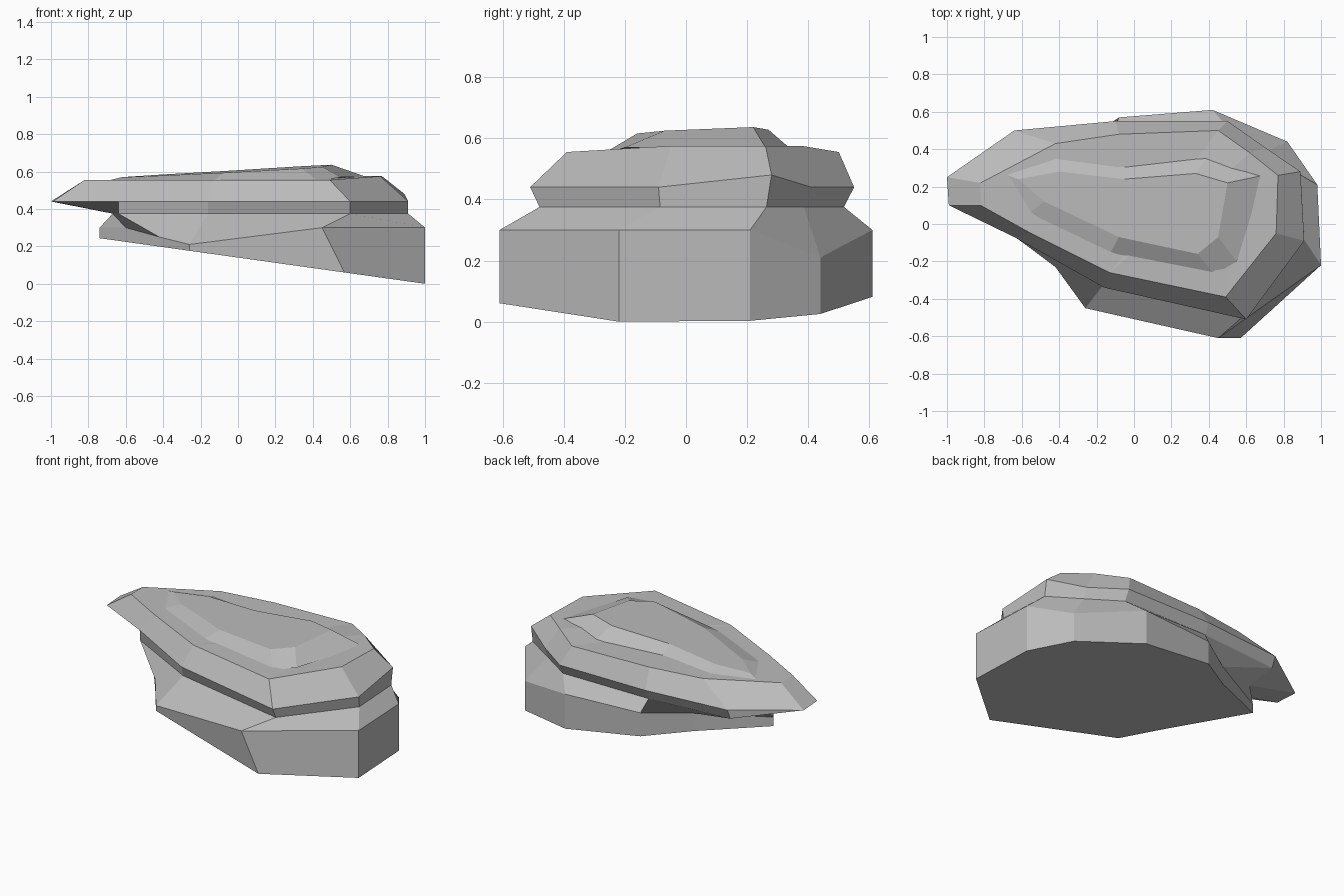
import bpy
import bmesh

default_cube = bpy.data.objects.get("Cube")
if default_cube:
    bpy.data.objects.remove(default_cube, do_unlink=True)

# Single stone colour
stone_grey = bpy.data.materials.new("stone_grey")
stone_grey.use_nodes = True
stone_colour = (0.5, 0.5, 0.5, 1)
stone_grey.diffuse_color = stone_colour
stone_grey.node_tree.nodes["Principled BSDF"].inputs["Base Color"].default_value = stone_colour


def with_heights(outline, heights):
    """Raise a flat outline to a list of heights."""
    return [(x, y, z) for (x, y), z in zip(outline, heights)]


def loft(name, rings):
    """Bridge equal rings from bottom to top, close both ends, shade flat."""
    bm = bmesh.new()
    loops = [[bm.verts.new(point) for point in ring] for ring in rings]
    count = len(loops[0])
    for lower, upper in zip(loops, loops[1:]):
        for i in range(count):
            j = (i + 1) % count
            bm.faces.new((lower[i], lower[j], upper[j], upper[i]))
    bm.faces.new(list(reversed(loops[0])))
    bm.faces.new(loops[-1])
    bmesh.ops.triangulate(bm, faces=[f for f in bm.faces if len(f.verts) > 4])
    bmesh.ops.recalc_face_normals(bm, faces=bm.faces[:])
    mesh = bpy.data.meshes.new(name)
    bm.to_mesh(mesh)
    bm.free()
    mesh.materials.append(stone_grey)
    rock = bpy.data.objects.new(name, mesh)
    bpy.context.collection.objects.link(rock)
    return rock


# Lower rock: slanted underside, upright wall with an uneven rim
foot = [(.57, -.61), (1, -.22), (.98, .21), (.82, .44), (.42, .61), (-.08, .57),
        (-.33, .4), (-.74, .18), (-.6, 0), (-.42, -.23), (-.26, -.45)]
foot_ring = [(x, y, .14 * (1 - x)) for x, y in foot]
rim = [(.45, -.61)] + foot[1:]
rim_ring = with_heights(rim, [.3, .3, .3, .21, .3, .3, .3, .3, .3, .25, .21])

# Overhanging slab: undercut, widest edge and bevelled shoulder
edge = [(.6, -.51), (.91, -.09), (.89, .28), (.7, .41), (.5, .55), (-.1, .55),
        (-.64, .5), (-1, .25), (-.99, .1), (-.64, -.07), (-.16, -.34)]
edge_ring = [(x, y, .48 if x > .8 and y > 0 else .44) for x, y in edge]
undercut_ring = [(max(x, -.67), y * .94, .375) for x, y in edge]
shoulder = [(.49, -.39), (.76, -.05), (.77, .26), (.62, .38), (.45, .5), (-.08, .48),
            (-.42, .43), (-.82, .22), (-.82, .1), (-.55, -.05), (-.13, -.26)]
shoulder_ring = [(x, y, .575 if x > .6 else .555) for x, y in shoulder]
loft("layered_rock", [foot_ring, rim_ring, undercut_ring, edge_ring, shoulder_ring])

# Low crown on top of the slab
crown_foot = [(.43, -.27), (.55, -.2), (.69, .26), (.39, .36), (-.05, .31),
              (-.42, .36), (-.7, .27), (-.57, .05), (-.13, -.16)]
crown_top = [(.34, -.16), (.45, -.07), (.5, .22), (.33, .27), (-.05, .24),
             (-.4, .28), (-.62, .24), (-.48, .12), (-.08, -.07)]
crown_foot_ring = [(x, y, .57 if x > .5 else .55) for x, y in crown_foot]
crown_top_ring = [(x, y, .6 + .06 * x + .03 * y) for x, y in crown_top]
loft("rock_crown", [crown_foot_ring, crown_top_ring])
